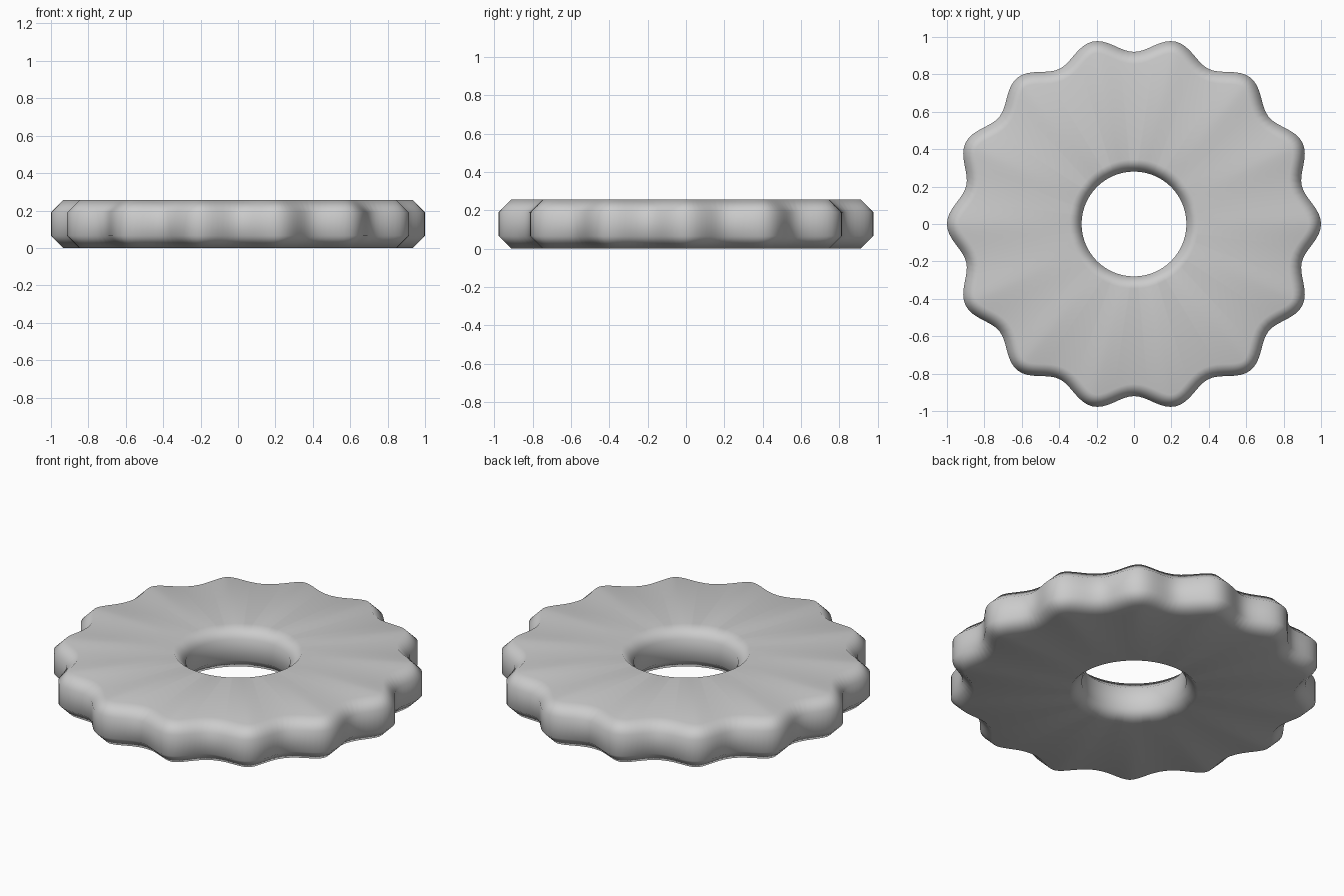
import bpy, bmesh
from math import sin, cos, pi, tau
from mathutils import Vector

cube = bpy.data.objects.get("Cube")
if cube:
    bpy.data.objects.remove(cube, do_unlink=True)

LOBES = 14
STEPS = LOBES * 16
HEIGHT = 0.255
CHAMFER = 0.065
HOLE = 0.28


def rim_point(a):
    """Point on the wavy outer edge."""
    r = 0.96 + 0.04 * cos(LOBES * a)
    return Vector((r * cos(a), r * sin(a), 0))


def outer_ring(inset):
    """Wavy edge moved inwards along its own normal."""
    points = []
    for i in range(STEPS):
        a = tau * i / STEPS
        t = (rim_point(a + 0.001) - rim_point(a - 0.001)).normalized()
        points.append(rim_point(a) - Vector((t.y, -t.x, 0)) * inset)
    return points


def hole_ring(radius):
    return [Vector((radius * cos(tau * i / STEPS), radius * sin(tau * i / STEPS), 0))
            for i in range(STEPS)]


# Grey material
grey = bpy.data.materials.new("plain grey")
grey.use_nodes = True
colour = (0.6, 0.6, 0.6, 1)
grey.diffuse_color = colour
grey.node_tree.nodes["Principled BSDF"].inputs["Base Color"].default_value = colour

# Closed cross-section: outer wall with chamfers, then the chamfered hole
low, high = CHAMFER, HEIGHT - CHAMFER
section = [
    (outer_ring(CHAMFER), 0), (outer_ring(0), low),
    (outer_ring(0), high), (outer_ring(CHAMFER), HEIGHT),
    (hole_ring(HOLE + CHAMFER), HEIGHT), (hole_ring(HOLE), high),
    (hole_ring(HOLE), low), (hole_ring(HOLE + CHAMFER), 0),
]

bm = bmesh.new()
rings = [[bm.verts.new((p.x, p.y, z)) for p in ring] for ring, z in section]
for k, ring in enumerate(rings):
    after = rings[(k + 1) % len(rings)]
    for i in range(STEPS):
        j = (i + 1) % STEPS
        bm.faces.new((ring[i], ring[j], after[j], after[i])).smooth = True
bmesh.ops.recalc_face_normals(bm, faces=bm.faces)

# Scalloped wheel
mesh = bpy.data.meshes.new("scalloped_wheel")
bm.to_mesh(mesh)
bm.free()
mesh.materials.append(grey)
wheel = bpy.data.objects.new("scalloped_wheel", mesh)
bpy.context.collection.objects.link(wheel)

# Keep the broad faces flat while the chamfers shade softly
wheel.modifiers.new("flat_faces", "WEIGHTED_NORMAL").weight = 100
